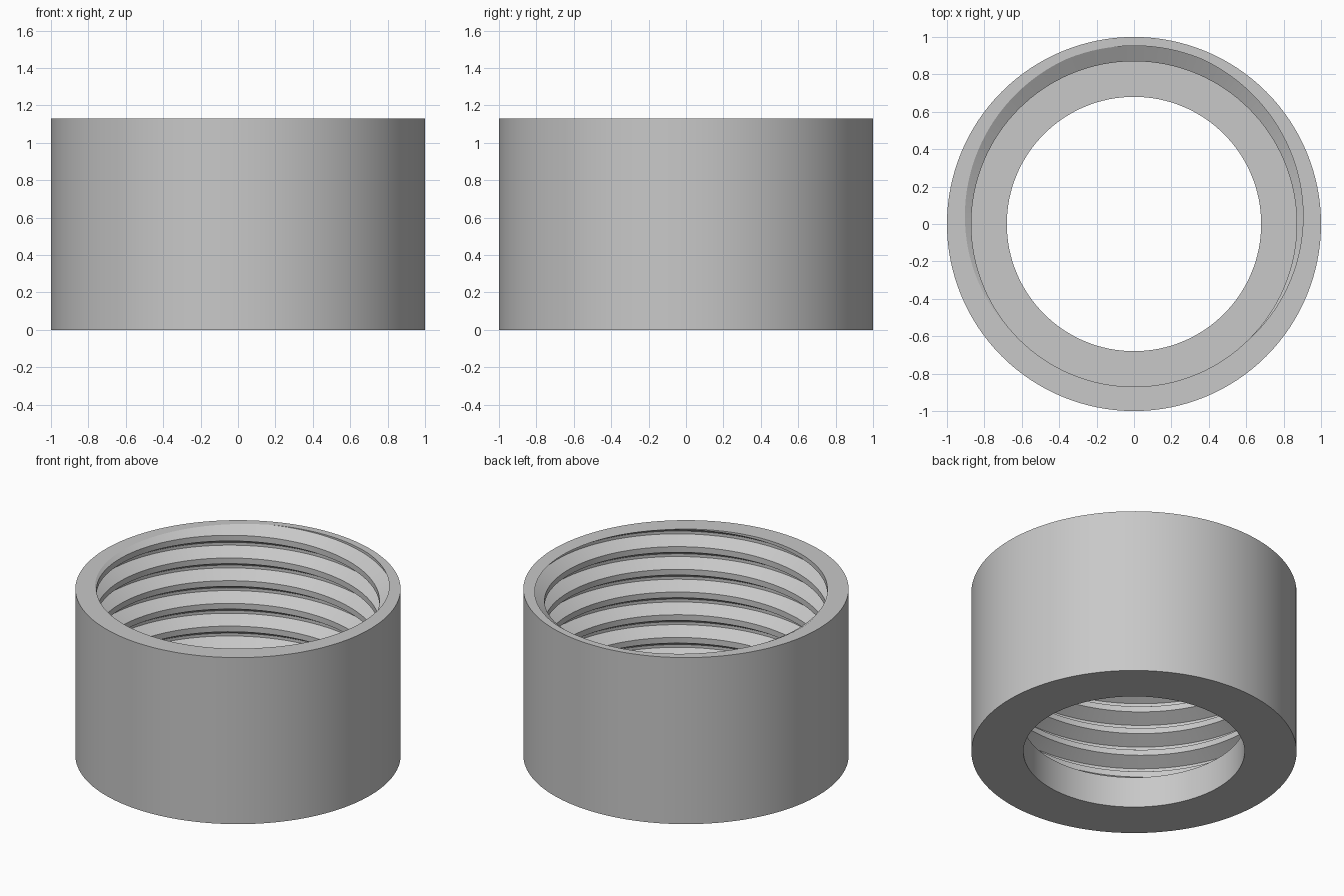
import bpy
import bmesh
from math import cos, sin, pi, ceil

cube = bpy.data.objects.get("Cube")
if cube:
    bpy.data.objects.remove(cube, do_unlink=True)

OUTER, BORE, CREST, ROOT = 1.0, 0.68, 0.87, 0.953
TOP, FLOOR, PITCH = 1.13, 0.21, 0.154
SEGMENTS = 128

grey = bpy.data.materials.new("plain grey")
grey.use_nodes = True
colour = (0.58, 0.58, 0.58, 1)
grey.diffuse_color = colour
grey.node_tree.nodes["Principled BSDF"].inputs["Base Color"].default_value = colour


def sweep(bm, profile, steps, rise=0.0):
    """Turn an (r, z) profile about z, climbing by rise on each full turn."""
    previous = None
    for i in range(steps + 1):
        a = 2 * pi * i / SEGMENTS
        lift = rise * i / SEGMENTS
        column = [bm.verts.new((r * cos(a), r * sin(a), z + lift)) for r, z in profile]
        if previous:
            for j in range(len(profile) - 1):
                bm.faces.new((previous[j], column[j], column[j + 1], previous[j + 1]))
        previous = column


def cap(bm, height):
    """Fill the flat ring between the two open loops at this height."""
    edges = [e for e in bm.edges if e.is_boundary
             and all(abs(v.co.z - height) < 1e-4 for v in e.verts)]
    bmesh.ops.triangle_fill(bm, edges=edges, use_beauty=True)


bm = bmesh.new()

# Internal right-handed thread: one pitch of profile, wound up past both ends
turns = ceil((TOP - FLOOR) / PITCH) + 3
base = TOP - PITCH / 4 - (turns - 1) * PITCH
half_root, half_crest = PITCH / 16, PITCH / 8
thread = [(ROOT, base - half_root), (ROOT, base + half_root),
          (CREST, base + PITCH / 2 - half_crest),
          (CREST, base + PITCH / 2 + half_crest),
          (ROOT, base + PITCH - half_root)]
sweep(bm, thread, turns * SEGMENTS, PITCH)
bmesh.ops.remove_doubles(bm, verts=bm.verts, dist=1e-4)

# Trim the thread at the rim and at the inner floor
for height, direction in ((TOP, 1), (FLOOR, -1)):
    bmesh.ops.bisect_plane(bm, geom=bm.verts[:] + bm.edges[:] + bm.faces[:], dist=1e-5,
                           plane_co=(0, 0, height), plane_no=(0, 0, direction),
                           clear_outer=True)

# Outer wall, underside and plain bore
sweep(bm, [(OUTER, TOP), (OUTER, 0), (BORE, 0), (BORE, FLOOR)], SEGMENTS)
bmesh.ops.remove_doubles(bm, verts=bm.verts, dist=1e-4)

# Rim and inner floor
cap(bm, TOP)
cap(bm, FLOOR)
bmesh.ops.recalc_face_normals(bm, faces=bm.faces)

mesh = bpy.data.meshes.new("threaded_collar")
bm.to_mesh(mesh)
bm.free()
mesh.materials.append(grey)
collar = bpy.data.objects.new("threaded_collar", mesh)
bpy.context.collection.objects.link(collar)

bpy.ops.object.select_all(action='DESELECT')
collar.select_set(True)
bpy.context.view_layer.objects.active = collar
bpy.ops.object.shade_smooth_by_angle(angle=pi / 8)
